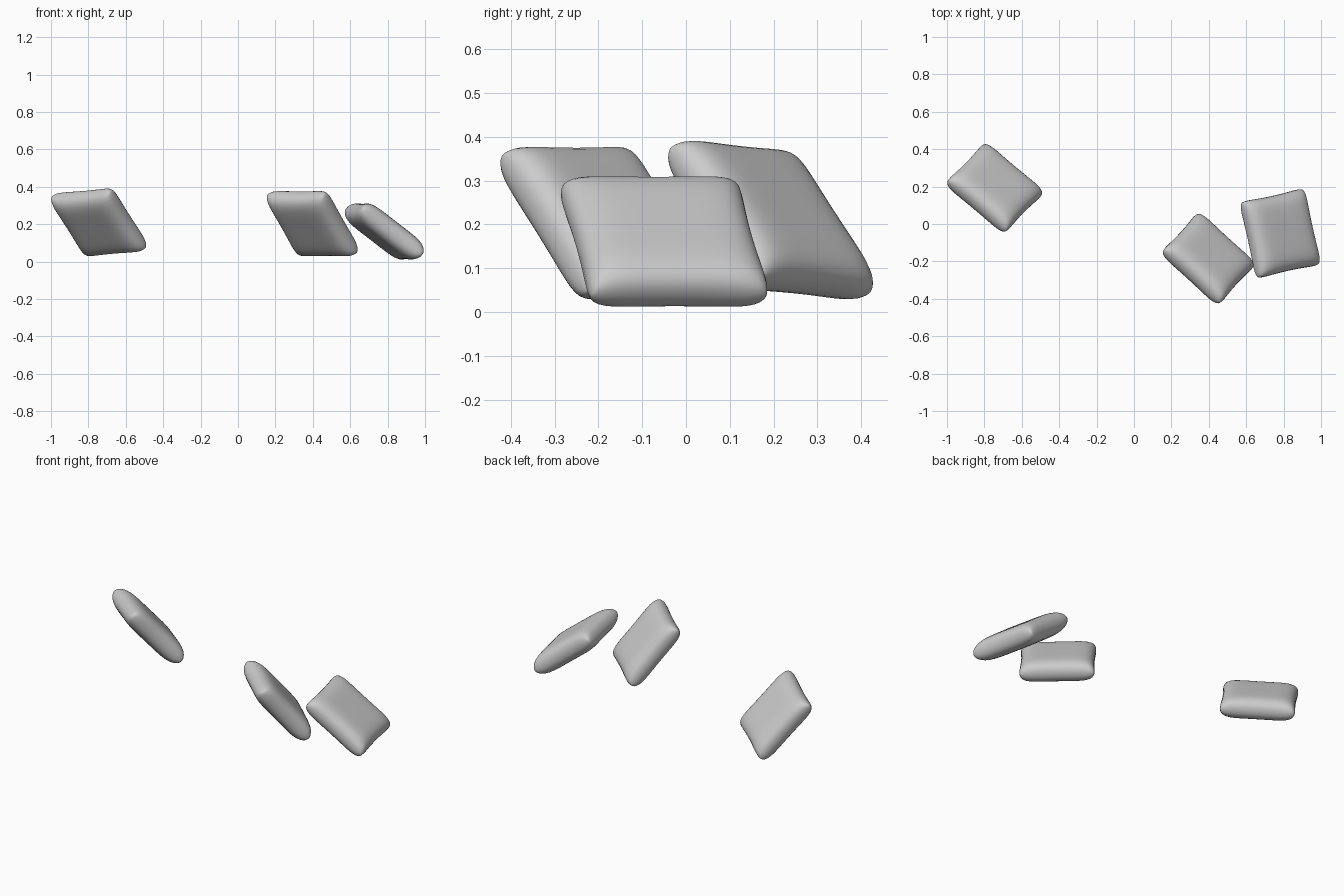
import bpy, bmesh
from math import radians, sin, pi

if "Cube" in bpy.data.objects:
    bpy.data.objects.remove(bpy.data.objects["Cube"])

HALF, THICK, N = 0.214, 0.066, 24


def pillow_point(i, j, side):
    s, t = sin(pi * (i / N - 0.5)), sin(pi * (j / N - 0.5))
    # sides bow inwards slightly, corner tips are blunted
    blunt = 1 - 0.05 * (s * t) ** 8
    x = HALF * s * (1 - 0.045 * (1 - t * t)) * blunt
    y = HALF * t * (1 - 0.045 * (1 - s * s)) * blunt
    z = THICK * (max(0, 1 - s ** 6) * max(0, 1 - t ** 6)) ** 0.45
    return x, y, side * z


def pillow(name, loc, tilt, roll, yaw):
    bm = bmesh.new()
    # front and back skins meeting in a seam
    for side in (1, -1):
        g = [[bm.verts.new(pillow_point(i, j, side)) for j in range(N + 1)]
             for i in range(N + 1)]
        for i in range(N):
            for j in range(N):
                q = [g[i][j], g[i + 1][j], g[i + 1][j + 1], g[i][j + 1]]
                bm.faces.new(q if side > 0 else q[::-1])
    bmesh.ops.remove_doubles(bm, verts=bm.verts, dist=1e-5)
    bmesh.ops.recalc_face_normals(bm, faces=bm.faces)
    for f in bm.faces:
        f.smooth = True
    me = bpy.data.meshes.new(name)
    bm.to_mesh(me)
    bm.free()
    ob = bpy.data.objects.new(name, me)
    ob.location = loc
    ob.rotation_euler = [radians(a) for a in (tilt, roll, yaw)]
    bpy.context.collection.objects.link(ob)


# three leaning throw pillows
pillow("left_pillow", (-0.745, 0.193, 0.21), -48, -4, -40)
pillow("middle_pillow", (0.397, -0.185, 0.203), -50, 0, -42.5)
pillow("right_pillow", (0.782, -0.05, 0.161), -37, 0, -77.6)
